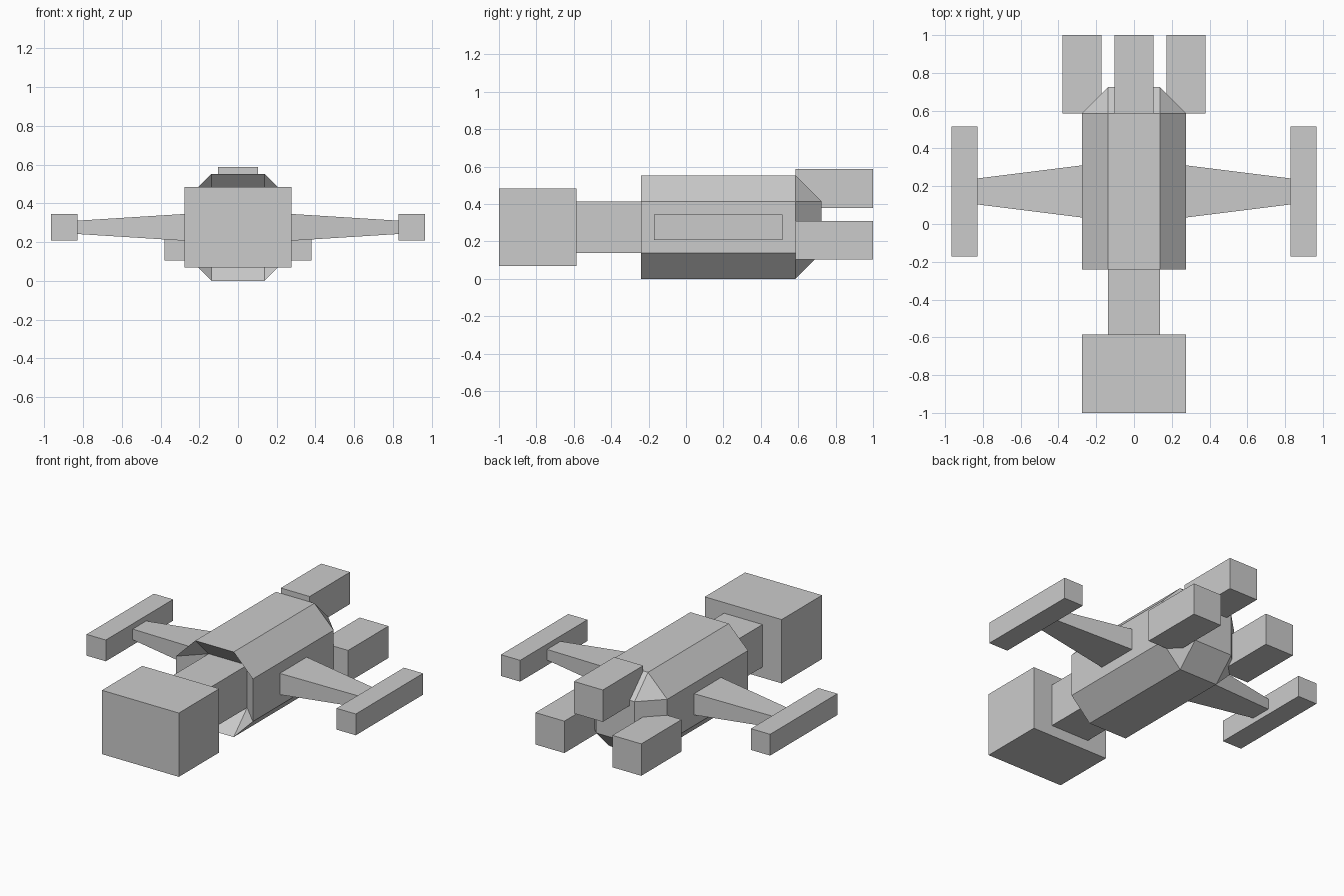
import bpy, bmesh

if "Cube" in bpy.data.objects:
    bpy.data.objects.remove(bpy.data.objects["Cube"])

U = 2 / 29          # design module: the model is 29 modules long
MID_Z = 4           # height of the hull axis in modules


def loft(name, rings):
    """Skin matching closed rings of points (in modules) and cap both ends."""
    bm = bmesh.new()
    loops = [[bm.verts.new([c * U for c in p]) for p in r] for r in rings]
    for a, b in zip(loops, loops[1:]):
        n = len(a)
        for i in range(n):
            bm.faces.new((a[i], a[(i + 1) % n], b[(i + 1) % n], b[i]))
    bm.faces.new(loops[0])
    bm.faces.new(loops[-1])
    bmesh.ops.remove_doubles(bm, verts=bm.verts, dist=1e-5)
    bmesh.ops.recalc_face_normals(bm, faces=bm.faces)
    mesh = bpy.data.meshes.new(name)
    bm.to_mesh(mesh)
    bm.free()
    obj = bpy.data.objects.new(name, mesh)
    bpy.context.collection.objects.link(obj)
    return obj


def box(name, x, y, z):
    ring = lambda yy: [(x[0], yy, z[0]), (x[1], yy, z[0]),
                       (x[1], yy, z[1]), (x[0], yy, z[1])]
    return loft(name, [ring(y[0]), ring(y[1])])


def mirror(obj):
    obj.modifiers.new("mirror", "MIRROR").use_axis[0] = True


# Octagonal hull: sunken chamfer at the front, tapered chamfer at the rear
OCT = [(4, -2), (4, 2), (2, 4), (-2, 4), (-4, 2), (-4, -2), (-2, -4), (2, -4)]


def hull_ring(y, limit):
    clamp = lambda v: max(-limit, min(limit, v))
    return [(clamp(x), y, clamp(z) + MID_Z) for x, z in OCT]


hull = loft("hull", [hull_ring(-1.5, 2), hull_ring(-3.5, 4),
                     hull_ring(8.5, 4), hull_ring(10.5, 2)])

# Nose block and neck
box("nose_block", (-4, 4), (-14.5, -8.5), (1, 7))
box("neck", (-2, 2), (-8.5, -1.5), (2, 6))


# Tapered wings
def wing_ring(x, half_y, half_z):
    return [(x, 2.5 + sy * half_y, MID_Z + sz * half_z)
            for sy, sz in ((-1, -1), (1, -1), (1, 1), (-1, 1))]


mirror(loft("wing", [wing_ring(4, 2, 1), wing_ring(12, 1, 0.5)]))

# Wing tip pods
mirror(box("wing_tip_pod", (12, 14), (-2.5, 7.5), (3, 5)))

# Rear engines: one on top, one on each side
box("top_engine", (-1.5, 1.5), (8.5, 14.5), (5.5, 8.5))
mirror(box("side_engine", (2.5, 5.5), (8.5, 14.5), (1.5, 4.5)))
